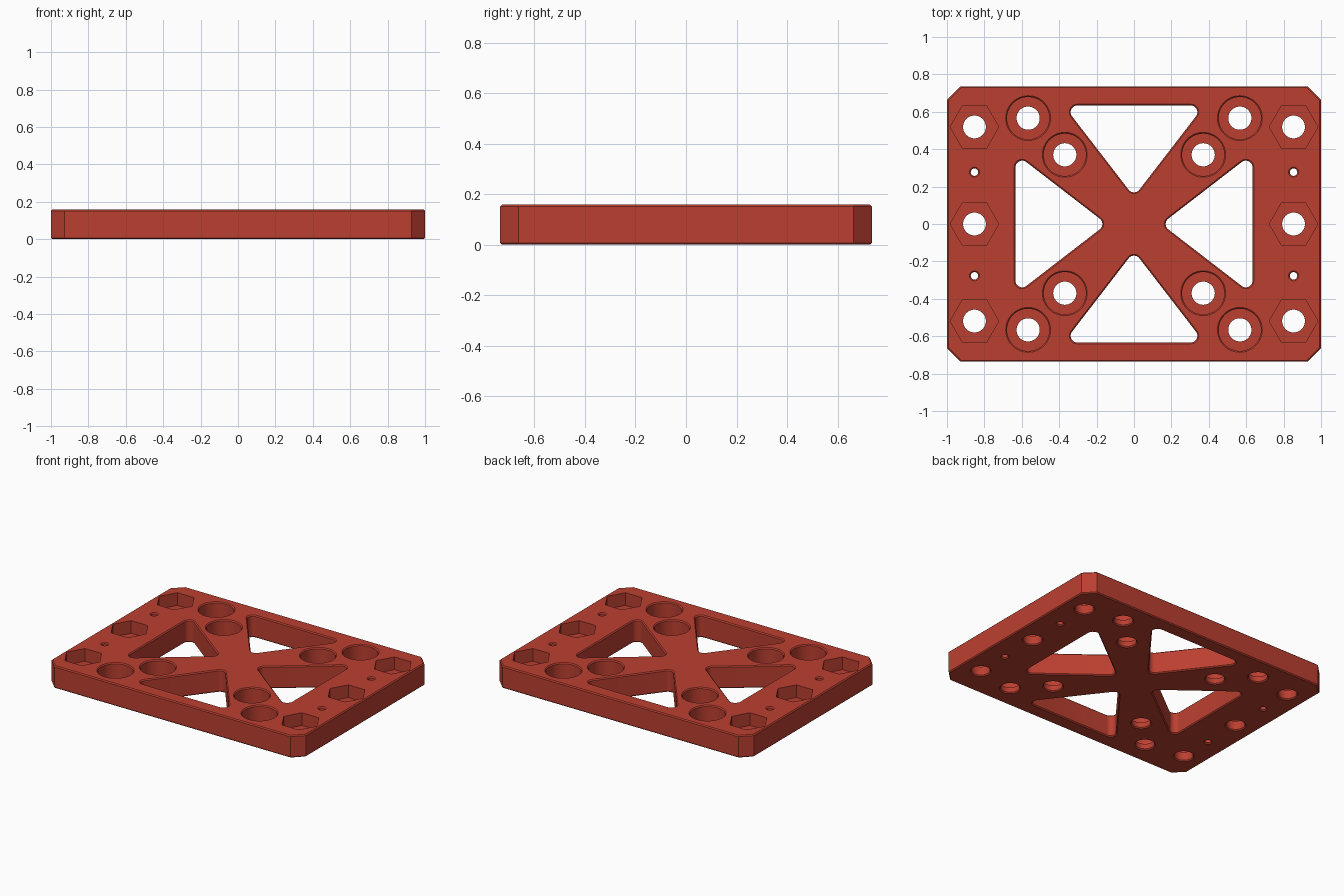
import bpy, bmesh, math

if "Cube" in bpy.data.objects:
    bpy.data.objects.remove(bpy.data.objects["Cube"])

T = 0.158            # plate thickness
C = 0.007            # small edge chamfer
HX, HY = 1.0, 0.736  # plate half sizes
CORNER = 0.072       # cut corner size


def circle(x, y, r, n=48):
    return [(x + r * math.cos(2 * math.pi * i / n),
             y + r * math.sin(2 * math.pi * i / n)) for i in range(n)]


def plate_outline(inset):
    x, y, k = HX - inset, HY - inset, CORNER - inset * 0.59
    return [(x, k - y), (x, y - k), (x - k, y), (k - x, y),
            (-x, y - k), (-x, k - y), (k - x, -y), (x - k, -y)]


def rounded_triangle(centres, r, n=8):
    """Outline round three circles, centres given counter-clockwise."""
    pts = []
    for i, (x, y) in enumerate(centres):
        px, py = centres[i - 1]
        qx, qy = centres[(i + 1) % 3]
        a = math.atan2(y - py, x - px) - math.pi / 2
        b = math.atan2(qy - y, qx - x) - math.pi / 2
        sweep = (b - a) % (2 * math.pi)
        pts += [(x + r * math.cos(a + sweep * j / n),
                 y + r * math.sin(a + sweep * j / n)) for j in range(n + 1)]
    return pts


def loft(name, layers):
    """Closed solid through stacked outlines: [(z, points), ...] going up."""
    bm = bmesh.new()
    rings = [[bm.verts.new((x, y, z)) for x, y in pts] for z, pts in layers]
    n = len(rings[0])
    for lo, hi in zip(rings, rings[1:]):
        for i in range(n):
            j = (i + 1) % n
            bm.faces.new((lo[i], lo[j], hi[j], hi[i]))
    bm.faces.new(rings[0][::-1])
    bm.faces.new(rings[-1])
    bmesh.ops.recalc_face_normals(bm, faces=bm.faces)
    mesh = bpy.data.meshes.new(name)
    bm.to_mesh(mesh)
    bm.free()
    ob = bpy.data.objects.new(name, mesh)
    bpy.context.collection.objects.link(ob)
    return ob


def through_cut(name, outline):
    """Cutter through the plate with flared ends; outline(offset) -> points."""
    return loft(name, [(-C, outline(2 * C)), (C, outline(0)),
                       (T - C, outline(0)), (T + C, outline(2 * C))])


# Plate body with chamfered rims
plate = loft("mounting_plate", [(0, plate_outline(C)), (C, plate_outline(0)),
                                (T - C, plate_outline(0)), (T, plate_outline(C))])
cutters = []

# Four rounded triangular windows
tri = [(0.0, 0.205), (0.303, 0.598), (-0.303, 0.598)]
for q in range(4):
    ca, sa = round(math.cos(q * math.pi / 2)), round(math.sin(q * math.pi / 2))
    pts = [(ca * x - sa * y, sa * x + ca * y) for x, y in tri]
    cutters.append(through_cut("window_cutter",
                               lambda o, p=pts: rounded_triangle(p, 0.036 + o)))

for sx in (-1, 1):
    # Bolt holes with hexagonal nut pockets
    for y in (-0.519, 0, 0.519):
        x = sx * 0.853
        cutters.append(through_cut("bolt_hole_cutter",
                                   lambda o, x=x, y=y: circle(x, y, 0.061 + o)))
        cutters.append(loft("nut_pocket_cutter", [(T - 0.09, circle(x, y, 0.13, 6)),
                                                  (T + 0.02, circle(x, y, 0.13, 6))]))
    for sy in (-1, 1):
        # Small pilot holes
        cutters.append(through_cut(
            "pilot_hole_cutter",
            lambda o, x=sx * 0.853, y=sy * 0.277: circle(x, y, 0.02 + o, 24)))
        # Counterbored screw holes
        for px, py in ((0.566, 0.566), (0.37, 0.37)):
            prof = [(-C, 0.062 + 2 * C), (C, 0.062), (T - 0.115, 0.062),
                    (T - 0.115, 0.113), (T - C, 0.113), (T + C, 0.113 + 2 * C)]
            cutters.append(loft("counterbore_cutter",
                                [(z, circle(sx * px, sy * py, r)) for z, r in prof]))

# Cut everything, then keep only the finished plate
for c in cutters:
    mod = plate.modifiers.new("cut", 'BOOLEAN')
    mod.operation, mod.solver, mod.object = 'DIFFERENCE', 'EXACT', c
deps = bpy.context.evaluated_depsgraph_get()
result = bpy.data.meshes.new_from_object(plate.evaluated_get(deps))
plate.modifiers.clear()
plate.data = result
for c in cutters:
    bpy.data.objects.remove(c)

# Red plastic
red = bpy.data.materials.new("red_plastic")
red.diffuse_color = (0.50, 0.05, 0.03, 1)
red.use_nodes = True
red.node_tree.nodes["Principled BSDF"].inputs["Base Color"].default_value = red.diffuse_color
plate.data.materials.clear()
plate.data.materials.append(red)

bpy.context.view_layer.objects.active = plate
plate.select_set(True)
bpy.ops.object.shade_smooth_by_angle(angle=math.radians(30))
